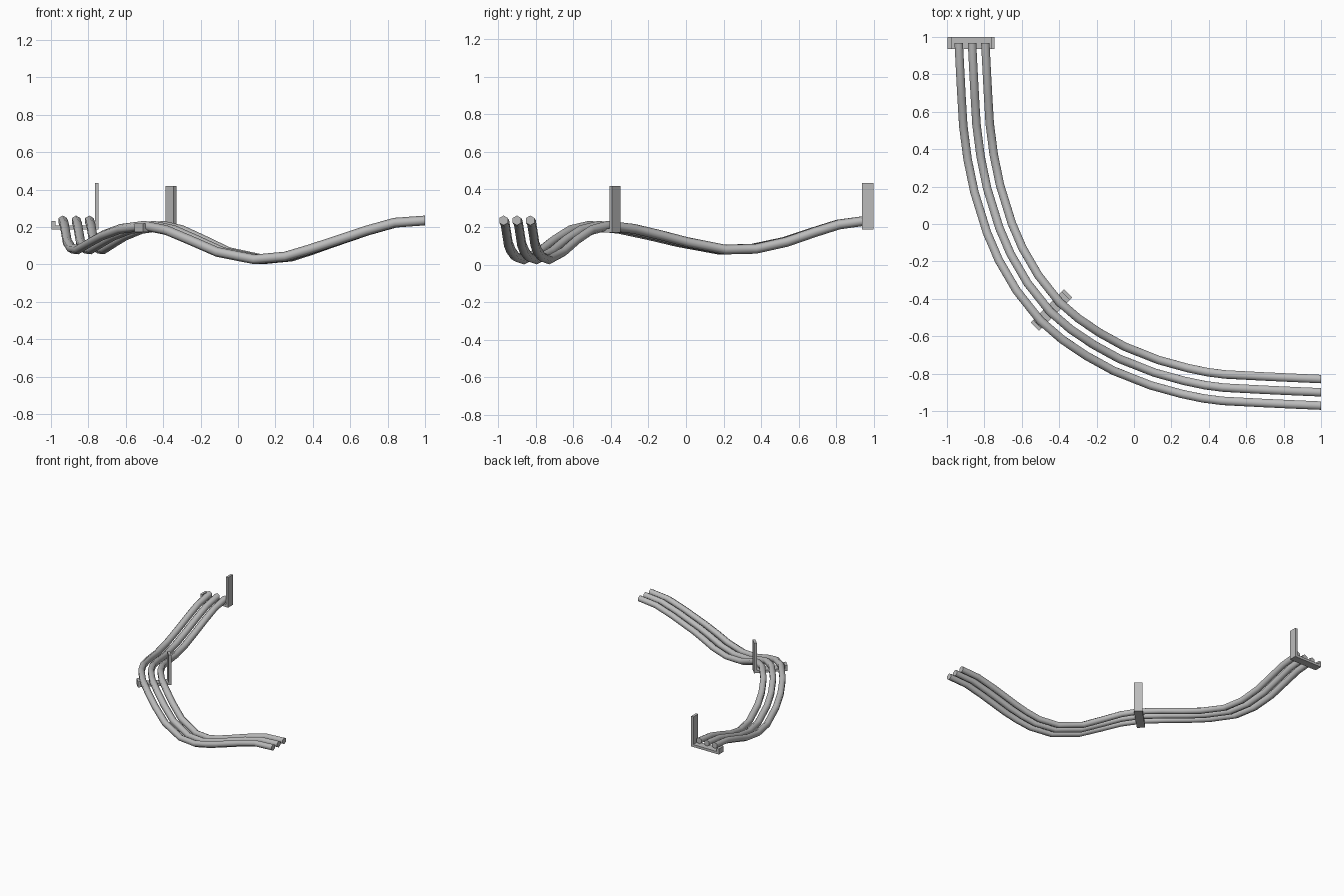
import bpy, bmesh, math
from mathutils import Vector, Matrix

cube = bpy.data.objects.get("Cube")
if cube:
    bpy.data.objects.remove(cube)

grey = bpy.data.materials.new("pipe grey")
grey.use_nodes = True
colour = (0.5, 0.5, 0.5, 1)
grey.diffuse_color = colour
grey.node_tree.nodes["Principled BSDF"].inputs["Base Color"].default_value = colour

UP = Vector((0, 0, 1))
RADIUS, SPACING, SIDES = 0.026, 0.071, 6

# Centre line of the middle pipe
PATH = [Vector(p) for p in (
    (1, -.9, .235), (.84, -.893, .223), (.69, -.886, .181), (.48, -.875, .11),
    (.38, -.862, .076), (.27, -.839, .042), (.11, -.795, .027), (-.08, -.72, .066),
    (-.22, -.643, .13), (-.34, -.562, .183), (-.45, -.467, .207), (-.57, -.315, .19),
    (-.66, -.16, .155), (-.72, -.02, .12), (-.785, .19, .08), (-.82, .36, .084),
    (-.842, .53, .121), (-.851, .68, .172), (-.858, .81, .213), (-.866, .968, .235))]


def finish(name, bm):
    bmesh.ops.recalc_face_normals(bm, faces=bm.faces)
    mesh = bpy.data.meshes.new(name)
    bm.to_mesh(mesh)
    bm.free()
    mesh.materials.append(grey)
    obj = bpy.data.objects.new(name, mesh)
    bpy.context.collection.objects.link(obj)
    return obj


def pipe(name, offset):
    """Sweep a round section along the path, shifted sideways in plan."""
    bm = bmesh.new()
    rings = []
    last = len(PATH) - 1
    for i, point in enumerate(PATH):
        before = (point - PATH[max(i - 1, 0)]).normalized()
        after = (PATH[min(i + 1, last)] - point).normalized()
        along = (before + after).normalized()
        if i == 0:
            along = Vector((-1, 0, 0))
        if i == last:
            along = Vector((0, 1, 0))
        side = along.cross(UP).normalized()
        top = side.cross(along)
        centre = point + side * offset
        angles = [math.tau * k / SIDES for k in range(SIDES)]
        rings.append([bm.verts.new(centre + RADIUS * (side * math.sin(a) + top * math.cos(a)))
                      for a in angles])
    for a, b in zip(rings, rings[1:]):
        for k in range(SIDES):
            n = (k + 1) % SIDES
            bm.faces.new((a[k], a[n], b[n], b[k]))
    bm.faces.new(rings[0])
    bm.faces.new(rings[-1])
    obj = finish(name, bm)
    bpy.ops.object.select_all(action="DESELECT")
    bpy.context.view_layer.objects.active = obj
    obj.select_set(True)
    bpy.ops.object.shade_smooth_by_angle(angle=math.radians(65))


def bracket(name, location, turn):
    """Tray with a short lip at one end and a tall hanger plate at the other."""
    half, t, depth = 0.126, 0.02, 0.063
    profile = [(-half, 0), (half, 0), (half, .247), (half - t, .247), (half - t, t),
               (t - half, t), (t - half, .046), (-half, .046)]
    bm = bmesh.new()
    face = bm.faces.new([bm.verts.new((x, -depth / 2, z)) for x, z in profile])
    out = bmesh.ops.extrude_face_region(bm, geom=[face])
    moved = [v for v in out["geom"] if isinstance(v, bmesh.types.BMVert)]
    bmesh.ops.translate(bm, verts=moved, vec=(0, depth, 0))
    bm.transform(Matrix.Translation(location) @ Matrix.Rotation(turn, 4, "Z"))
    finish(name, bm)


# Three parallel pipes
for label, step in (("outer", -1), ("middle", 0), ("inner", 1)):
    pipe(label + "_pipe", -step * SPACING)

# Hanger brackets at the back end and at the bend
bracket("end_bracket", (-.871, .967, .187), 0)
bracket("bend_bracket", (-.441, -.46, .172), math.radians(45))
